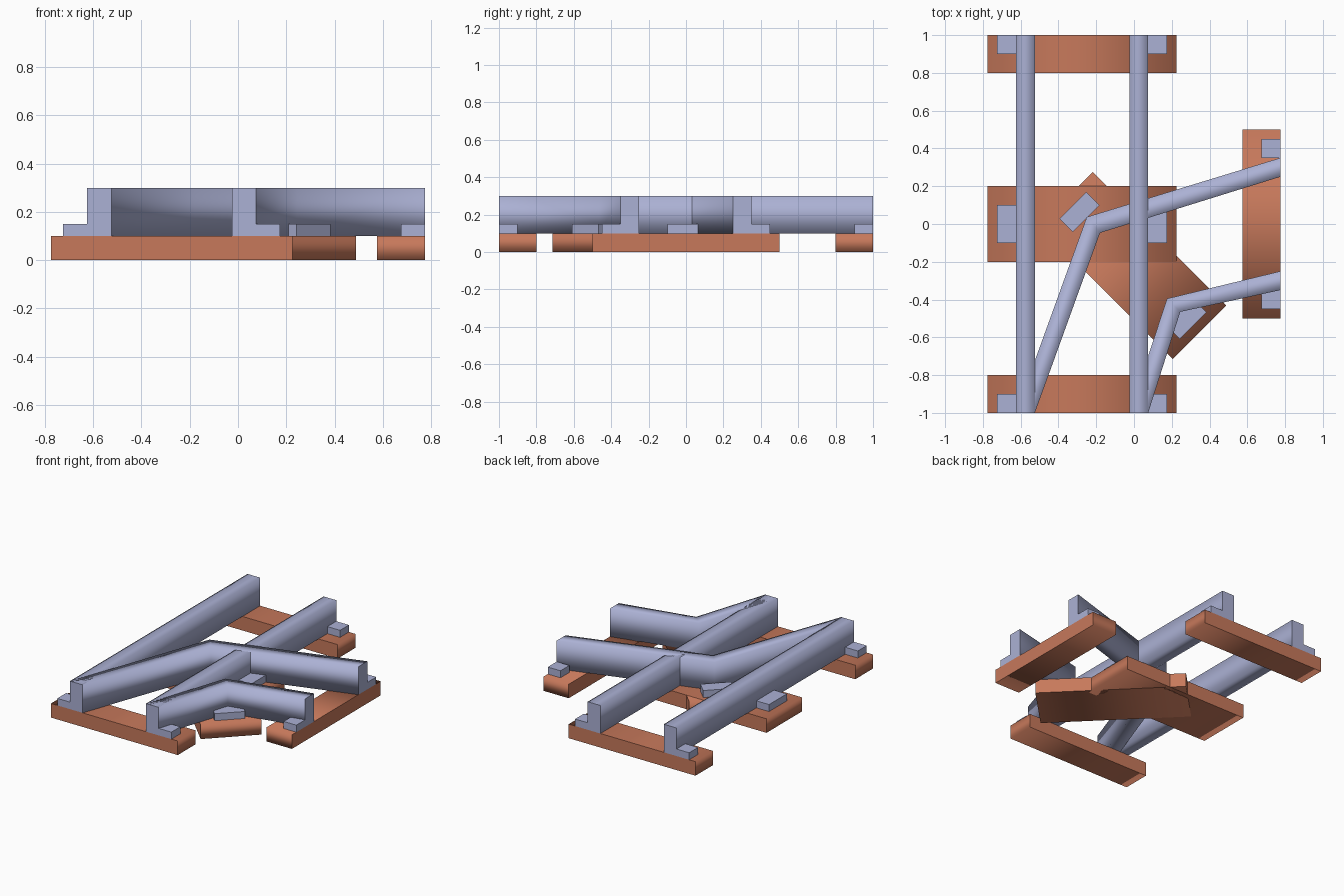
import bpy, bmesh, math
from mathutils import Vector

if "Cube" in bpy.data.objects:
    bpy.data.objects.remove(bpy.data.objects["Cube"])


def material(name, rgb):
    m = bpy.data.materials.new(name)
    m.diffuse_color = (*rgb, 1)
    m.use_nodes = True
    m.node_tree.nodes["Principled BSDF"].inputs["Base Color"].default_value = m.diffuse_color
    return m


WOOD = material("terracotta wood", (0.57, 0.19, 0.105))
STEEL = material("blue grey steel", (0.41, 0.44, 0.66))


def strip(name, left, right, z0, z1, mat, smooth=True):
    """Bar swept through left/right plan points; the two end caps stay crisp."""
    bm = bmesh.new()
    rings = [[bm.verts.new(p) for p in ((*l, z0), (*r, z0), (*r, z1), (*l, z1))]
             for l, r in zip(left, right)]
    for a, b in zip(rings, rings[1:]):
        for i in range(4):
            j = (i + 1) % 4
            bm.faces.new((a[i], a[j], b[j], b[i])).smooth = smooth
    for ring in (rings[0], rings[-1]):
        cap = bm.faces.new(ring)
        for e in cap.edges:
            e.smooth = False
    bmesh.ops.recalc_face_normals(bm, faces=bm.faces)
    me = bpy.data.meshes.new(name)
    bm.to_mesh(me)
    bm.free()
    me.materials.append(mat)
    ob = bpy.data.objects.new(name, me)
    bpy.context.collection.objects.link(ob)
    return ob


def box(name, cx, cy, sx, sy, z0, z1, mat, angle=0, smooth=True, along_x=False):
    """Box centred on (cx, cy), turned about z, with its caps on the y (or x) ends."""
    c, s = math.cos(angle), math.sin(angle)

    def at(u, v):
        x, y = u * sx / 2, v * sy / 2
        return (cx + x * c - y * s, cy + x * s + y * c)
    if along_x:
        return strip(name, [at(-1, 1), at(1, 1)], [at(-1, -1), at(1, -1)], z0, z1, mat, smooth)
    return strip(name, [at(-1, -1), at(-1, 1)], [at(1, -1), at(1, 1)], z0, z1, mat, smooth)


# Sleepers and clips under the straight track
for y, depth in ((-0.9, 0.2), (0, 0.4), (0.9, 0.2)):
    box("sleeper", -0.275, y, 1.0, depth, 0, 0.1, WOOD)
    clip_y = math.copysign(0.95, y) if y else 0
    for x in (-0.675, 0.125):
        box("rail_clip", x, clip_y, 0.1, depth / 2, 0.1, 0.15, STEEL, smooth=False)

# Side sleeper and its clips
box("side_sleeper", 0.675, 0, 0.2, 1.0, 0, 0.1, WOOD, along_x=True)
for y in (-0.4, 0.4):
    box("rail_clip", 0.725, y, 0.1, 0.1, 0.1, 0.15, STEEL, smooth=False)

# Diagonal sleeper and its clips
centre, turn = Vector((-0.006, -0.22)), math.radians(-45)
box("diagonal_sleeper", *centre, 1.0, 0.4, 0, 0.1, WOOD, turn)
for side in (-1, 1):
    p = centre + Vector((0.283, -0.283)) * side
    box("diagonal_clip", *p, 0.1, 0.2, 0.1, 0.15, STEEL, turn, smooth=False)

# Straight rails
for x in (-0.575, 0.025):
    box("straight_rail", x, 0, 0.1, 2.0, 0.1, 0.3, STEEL)

# Branching rails, each bent once
strip("outer_branch_rail",
      [(-0.625, -1), (-0.25, 0.037), (0.775, 0.35)],
      [(-0.525, -1), (-0.18, -0.047), (0.775, 0.25)], 0.1, 0.3, STEEL)
strip("inner_branch_rail",
      [(-0.025, -1), (0.175, -0.395), (0.775, -0.25)],
      [(0.075, -1), (0.245, -0.465), (0.775, -0.35)], 0.1, 0.3, STEEL)
